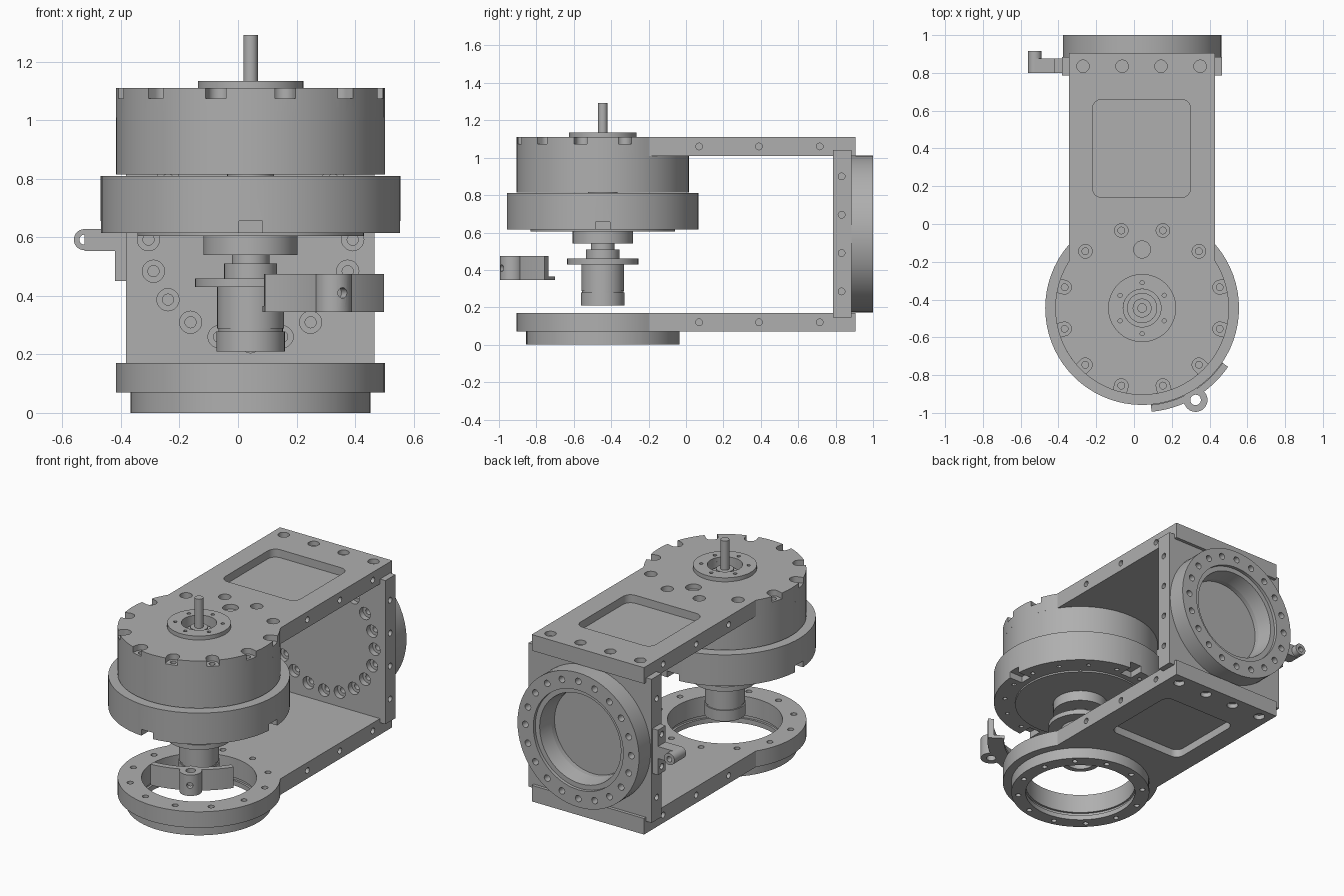
import bpy, bmesh
from math import sin, cos, radians, pi
from mathutils import Vector

cube = bpy.data.objects.get("Cube")
if cube:
    bpy.data.objects.remove(cube)

metal = bpy.data.materials.new("machined grey")
GREY = (0.43, 0.43, 0.43, 1)
metal.diffuse_color = GREY
metal.use_nodes = True
metal.node_tree.nodes["Principled BSDF"].inputs["Base Color"].default_value = GREY

CX, CY = 0.043, -0.445      # main spindle axis
BZ = 0.592                  # height of the rear ring axis
UP, BACK, SIDE = (0, 0, 1), (0, 1, 0), (1, 0, 0)


def polar(r, deg, c=(CX, CY)):
    return c[0] + r * cos(radians(deg)), c[1] + r * sin(radians(deg))


def lathe(bm, profile, loc=(CX, CY, 0), axis=UP, steps=72):
    """Revolve (radius, height) points; a profile off the axis is a closed ring."""
    rot = Vector(UP).rotation_difference(Vector(axis)).to_matrix()
    rows = []
    for r, h in profile:
        n = steps if r > 0 else 1
        rows.append([bm.verts.new(rot @ Vector((r * cos(2 * pi * i / n), r * sin(2 * pi * i / n), h))
                                  + Vector(loc)) for i in range(n)])
    pairs = list(zip(rows, rows[1:]))
    if profile[0][0] > 0:
        pairs.append((rows[-1], rows[0]))
    for a, b in pairs:
        for i in range(steps):
            j = (i + 1) % steps
            quad = [a[i % len(a)], a[j % len(a)], b[j % len(b)], b[i % len(b)]]
            bm.faces.new(list(dict.fromkeys(quad)))


def rod(bm, r, h0, h1, loc=(CX, CY, 0), axis=UP, steps=72):
    lathe(bm, [(0, h0), (r, h0), (r, h1), (0, h1)], loc, axis, steps)


def prism(bm, outline, z0, z1):
    low = [bm.verts.new((x, y, z0)) for x, y in outline]
    high = [bm.verts.new((x, y, z1)) for x, y in outline]
    bm.faces.new(low)
    bm.faces.new(high)
    for i in range(len(low)):
        j = (i + 1) % len(low)
        bm.faces.new([low[i], low[j], high[j], high[i]])


def box(bm, lo, hi):
    prism(bm, [(lo[0], lo[1]), (hi[0], lo[1]), (hi[0], hi[1]), (lo[0], hi[1])], lo[2], hi[2])


def finish(bm, name, cutter=None):
    """Turn a bmesh into an object, optionally subtracting a cutter bmesh."""
    bmesh.ops.recalc_face_normals(bm, faces=bm.faces)
    mesh = bpy.data.meshes.new(name)
    bm.to_mesh(mesh)
    bm.free()
    mesh.materials.append(metal)
    obj = bpy.data.objects.new(name, mesh)
    bpy.context.collection.objects.link(obj)
    bpy.ops.object.select_all(action='DESELECT')
    obj.select_set(True)
    bpy.context.view_layer.objects.active = obj
    if cutter:
        tool = finish(cutter, name + "_cutter")
        tool.hide_render = True
        bpy.context.view_layer.objects.active = obj
        mod = obj.modifiers.new("cut", 'BOOLEAN')
        mod.operation, mod.solver, mod.use_self = 'DIFFERENCE', 'EXACT', True
        mod.object = tool
        bpy.ops.object.select_all(action='DESELECT')
        obj.select_set(True)
        bpy.ops.object.modifier_apply(modifier=mod.name)
        bpy.data.objects.remove(tool)
    bpy.ops.object.shade_smooth_by_angle(angle=radians(30))
    return obj


def turned(name, profile, cutter=None, **kw):
    bm = bmesh.new()
    lathe(bm, profile, **kw)
    return finish(bm, name, cutter)


def arm_outline():
    pts = [polar(0.46, 147.3 + 245.4 * i / 60) for i in range(61)]
    return pts + [(0.43, 0.905), (-0.344, 0.905)]


def arm_cutter(face, s):
    """Pocket, end screws and side screws; s points out of the arm face."""
    c = bmesh.new()
    corners = [(0.25, 0.61, 0), (-0.17, 0.61, 90), (-0.17, 0.19, 180), (0.25, 0.19, 270)]
    pocket = [polar(0.05, a + d, (x, y)) for x, y, a in corners for d in range(0, 91, 15)]
    prism(c, pocket, min(face - 0.05 * s, face + 0.02 * s), max(face - 0.05 * s, face + 0.02 * s))
    for x in (-0.27, -0.063, 0.143, 0.35):
        rod(c, 0.033, -0.028, 0.02, (x, 0.835, face), (0, 0, s), 20)
    for y in (0.07, 0.39, 0.715):
        for x in (-0.344, 0.43):
            rod(c, 0.018, -0.03, 0.03, (x, y, face - 0.05 * s), SIDE, 16)
    return c


# Upper arm with rim notches, screw holes and hub bore
cut = arm_cutter(1.11, 1)
for k in range(12):
    deg = 15 + 30 * k
    x, y = polar(0.425, deg)
    if 40 < deg < 140:
        rod(cut, 0.036, -0.036, 0.02, (x, y, 1.11), UP, 20)
    else:
        arc = [polar(0.036, deg + 90 + a, (x, y)) for a in range(0, 181, 15)]
        ends = [(px + 0.08 * cos(radians(deg)), py + 0.08 * sin(radians(deg)))
                for px, py in (arc[-1], arc[0])]
        prism(cut, arc + ends, 1.074, 1.13)
    rod(cut, 0.018, -0.07, -0.03, (x, y, 1.11), UP, 16)
rod(cut, 0.045, 1.08, 1.13, (CX, -0.135, 0), UP, 24)
rod(cut, 0.1, 1.05, 1.13, steps=48)
bm = bmesh.new()
prism(bm, arm_outline(), 1.01, 1.11)
finish(bm, "upper_arm", cut)
turned("upper_housing", [(0, 0.815), (0.46, 0.815), (0.46, 1.01), (0, 1.01)])

# Cover flange with its ring of small screws, and the output shaft
cut = bmesh.new()
for k in range(6):
    rod(cut, 0.011, 1.12, 1.15, (*polar(0.135, 30 + 60 * k), 0), UP, 12)
turned("cover_flange", [(0.1, 1.11), (0.18, 1.11), (0.18, 1.135), (0.1, 1.135)], cut)
turned("output_shaft", [(0, 1.04), (0.08, 1.04), (0.08, 1.085), (0.05, 1.085), (0.05, 1.11),
                        (0.025, 1.11), (0.025, 1.292), (0, 1.292)], steps=32)

# Lower drum with four notches and a screw circle underneath
cut = bmesh.new()
box(cut, (CX - 0.04, CY - 0.6, 0.6), (CX + 0.04, CY - 0.42, 0.655))
box(cut, (CX - 0.04, CY + 0.42, 0.6), (CX + 0.04, CY + 0.6, 0.655))
box(cut, (CX - 0.6, CY - 0.04, 0.6), (CX - 0.42, CY + 0.04, 0.655))
box(cut, (CX + 0.42, CY - 0.04, 0.6), (CX + 0.6, CY + 0.04, 0.655))
for k in range(16):
    rod(cut, 0.013, 0.6, 0.64, (*polar(0.45, 11.25 + 22.5 * k), 0), UP, 12)
turned("lower_drum", [(0, 0.615), (0.513, 0.615), (0.513, 0.81), (0, 0.81)], cut)
turned("drum_spindle", [(0, 0.8), (0.08, 0.8), (0.08, 0.825), (0, 0.825)], steps=32)
turned("drum_base_plate", [(0, 0.605), (0.387, 0.605), (0.387, 0.62), (0, 0.62)])

# Stepped connector hanging below the drum
turned("connector", [(0, 0.25), (0.085, 0.25), (0.085, 0.21), (0.117, 0.21), (0.117, 0.278),
                     (0.11, 0.278), (0.11, 0.288), (0.114, 0.288), (0.114, 0.43), (0.19, 0.43),
                     (0.19, 0.46), (0.09, 0.46), (0.09, 0.51), (0.064, 0.51), (0.064, 0.54),
                     (0.161, 0.54), (0.161, 0.606), (0, 0.606)], steps=48)

# Lower arm with a large grooved bore and its stepped ring
cut = arm_cutter(0.07, -1)
rod(cut, 0.325, 0.04, 0.2)
for k in range(12):
    rod(cut, 0.018, 0.12, 0.2, (*polar(0.395, 15 + 30 * k), 0), UP, 16)
bm = bmesh.new()
prism(bm, arm_outline(), 0.07, 0.17)
finish(bm, "lower_arm", cut)
cut = bmesh.new()
for k in range(12):
    rod(cut, 0.016, -0.02, 0.04, (*polar(0.37, 15 + 30 * k), 0), UP, 16)
turned("lower_ring", [(0.325, 0), (0.41, 0), (0.41, 0.07), (0.325, 0.07), (0.325, 0.05),
                      (0.338, 0.05), (0.338, 0.03), (0.325, 0.03)], cut)

# Rear plate with a circle of counterbored holes and edge screws
cut = bmesh.new()
for k in range(20):
    x, z = polar(0.349, 18 * k, (CX, BZ))
    lathe(cut, [(0, 0.77), (0.038, 0.77), (0.038, 0.82), (0.019, 0.82), (0.019, 0.86), (0, 0.86)],
          (x, 0, z), BACK, 20)
rod(cut, 0.265, 0.855, 0.9, (CX, 0, BZ), BACK)
for x in (-0.382, 0.467):
    for z in (0.285, 0.49, 0.695, 0.9):
        rod(cut, 0.018, -0.03, 0.03, (x, 0.832, z), SIDE, 16)
bm = bmesh.new()
box(bm, (-0.382, 0.785, 0.145), (0.467, 0.885, 1.04))
finish(bm, "rear_plate", cut)

# Rear mounting ring
cut = bmesh.new()
for k in range(20):
    x, z = polar(0.365, 18 * k, (CX, BZ))
    rod(cut, 0.02, 0.95, 1.02, (x, 0, z), BACK, 16)
turned("rear_ring", [(0.265, 0.885), (0.419, 0.885), (0.419, 1.0), (0.31, 1.0), (0.31, 0.98),
                     (0.28, 0.98)], cut, loc=(CX, 0, BZ), axis=BACK)

# Side bracket on the right edge of the rear plate
cut = bmesh.new()
for z in (0.49, 0.69):
    rod(cut, 0.018, -0.02, 0.02, (-0.42, 0.838, z), SIDE, 16)
bm = bmesh.new()
box(bm, (-0.42, 0.8, 0.45), (-0.38, 0.876, 0.73))
finish(bm, "side_bracket_plate", cut)
bm = bmesh.new()
box(bm, (-0.525, 0.8, 0.553), (-0.41, 0.876, 0.628))
finish(bm, "side_bracket_arm")
bm = bmesh.new()
lathe(bm, [(0.017, 0.8), (0.036, 0.8), (0.036, 0.915), (0.017, 0.915)], (-0.525, 0, BZ), BACK, 32)
finish(bm, "side_bracket_boss")

# Curved front clip with a lower lip and a drilled boss
def sector(r0, r1):
    a = [-84.8 + 50.5 * i / 16 for i in range(17)]
    return [polar(r1, d) for d in a] + [polar(r0, d) for d in reversed(a)]


bx, by = polar(0.563, -59.8)
cut = bmesh.new()
rod(cut, 0.028, 0.3, 0.5, (bx, by, 0), UP, 20)
bm = bmesh.new()
prism(bm, sector(0.515, 0.551), 0.345, 0.475)
finish(bm, "front_clip_wall", cut)
bm = bmesh.new()
prism(bm, sector(0.453, 0.516), 0.345, 0.365)
finish(bm, "front_clip_lip")
cut = bmesh.new()
rod(cut, 0.028, 0.3, 0.5, (bx, by, 0), UP, 20)
rod(cut, 0.018, 0, 0.1, (bx, by, 0.41), (bx - CX, by - CY, 0), 16)
bm = bmesh.new()
rod(bm, 0.063, 0.345, 0.475, (bx, by, 0), UP, 32)
finish(bm, "front_clip_boss", cut)
